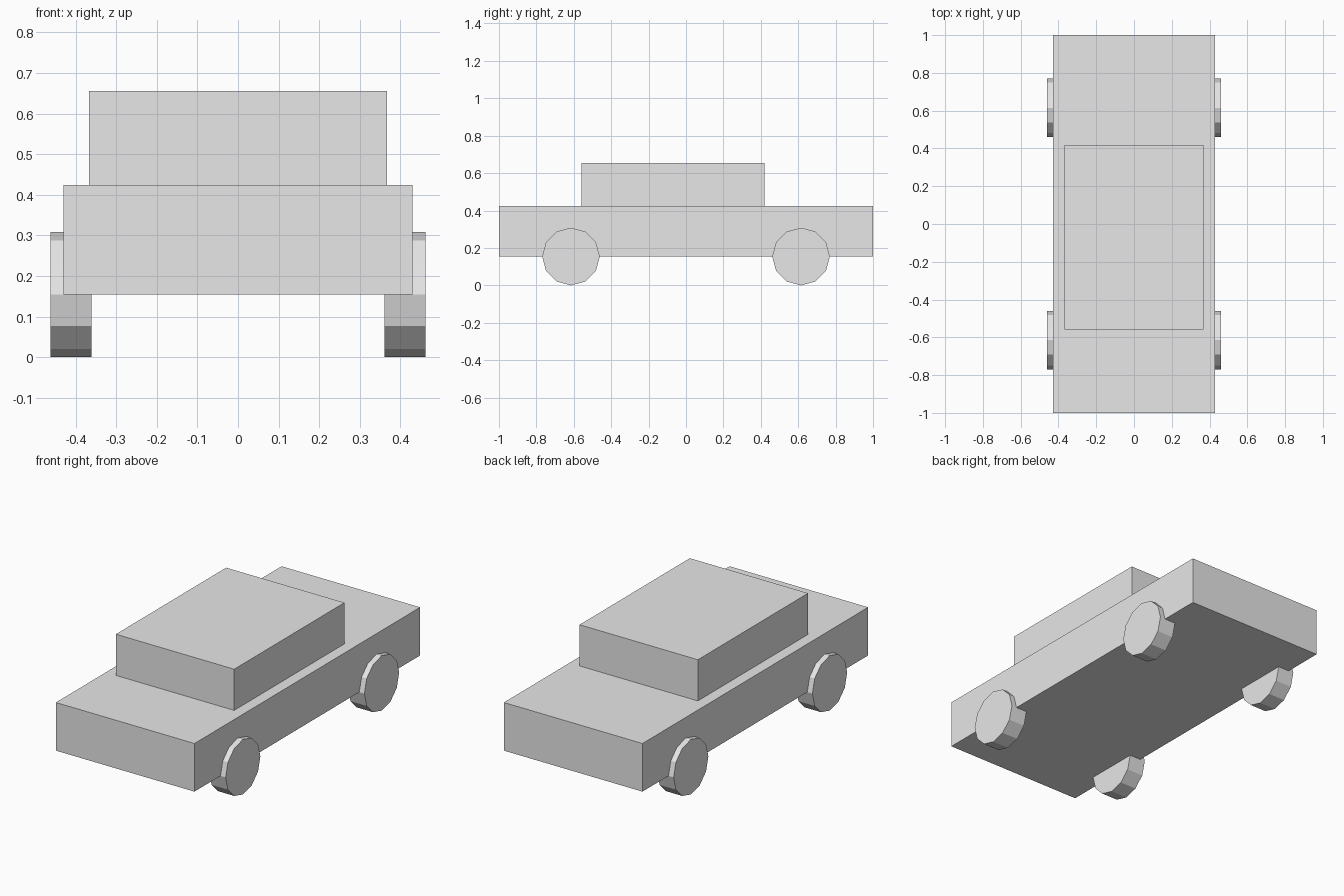
import bpy
from math import pi

cube = bpy.data.objects.get("Cube")
if cube:
    bpy.data.objects.remove(cube, do_unlink=True)

GREY = (0.8, 0.8, 0.8, 1)
paint = bpy.data.materials.new("light_grey")
paint.use_nodes = True
paint.diffuse_color = GREY
paint.node_tree.nodes["Principled BSDF"].inputs["Base Color"].default_value = GREY


def finish(name):
    obj = bpy.context.object
    obj.name = name
    bpy.ops.object.transform_apply(location=False, rotation=True, scale=True)
    obj.data.materials.append(paint)
    return obj


def box(name, low, high):
    centre = [(a + b) / 2 for a, b in zip(low, high)]
    bpy.ops.mesh.primitive_cube_add(size=1, location=centre)
    bpy.context.object.scale = [b - a for a, b in zip(low, high)]
    return finish(name)


# Lower body and cabin
AXLE_Z = 0.154
DECK_Z = 0.424
box("car_body", (-0.43, -1, AXLE_Z), (0.43, 1, DECK_Z))
box("cabin", (-0.367, -0.558, DECK_Z), (0.367, 0.419, 0.655))

# Four twelve-sided wheels, one vertex pointing straight up
for side, x in (("left", 0.411), ("right", -0.411)):
    for end, y in (("front", -0.615), ("rear", 0.615)):
        bpy.ops.mesh.primitive_cylinder_add(
            vertices=12, radius=AXLE_Z, depth=0.101,
            location=(x, y, AXLE_Z), rotation=(0, pi / 2, 0))
        finish(f"{end}_{side}_wheel")
